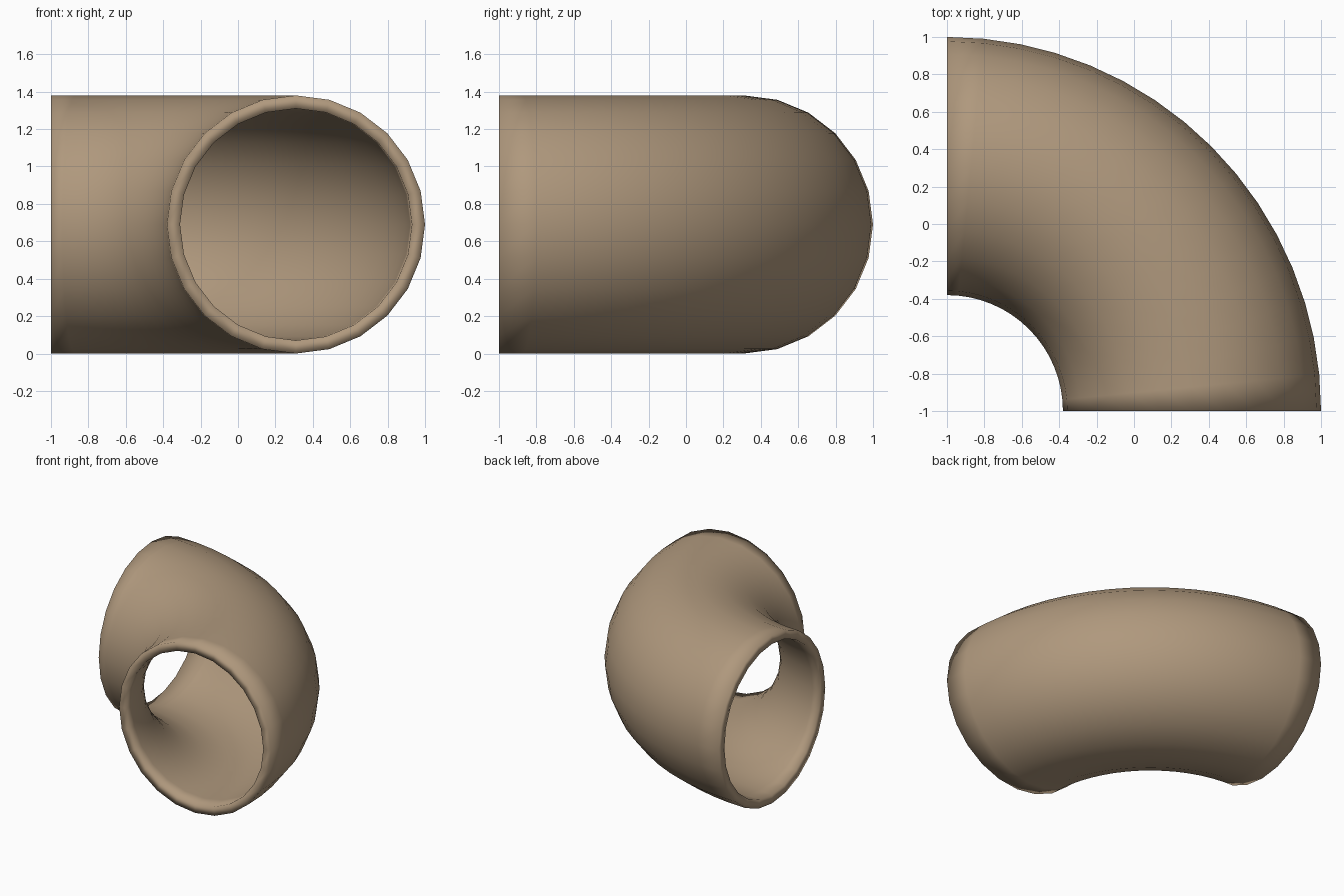
import bpy, bmesh
from math import sin, cos, pi

cube = bpy.data.objects.get("Cube")
if cube:
    bpy.data.objects.remove(cube, do_unlink=True)

OUTER, INNER = 0.69, 0.62      # pipe radii
BEND = 2 - OUTER               # radius of the bend's centre line
SIDES, STEPS = 24, 16

# Clay colour
clay = bpy.data.materials.new("clay_tan")
clay.use_nodes = True
colour = (0.43, 0.315, 0.205, 1)
clay.diffuse_color = colour
clay.node_tree.nodes["Principled BSDF"].inputs["Base Color"].default_value = colour

bm = bmesh.new()


def ring(radius, turn):
    """One circular cross-section, swung round the bend's corner."""
    verts = []
    for i in range(SIDES):
        a = 2 * pi * i / SIDES
        reach = BEND + radius * cos(a)
        verts.append(bm.verts.new((reach * cos(turn) - 1, reach * sin(turn) - 1,
                                   OUTER + radius * sin(a))))
    return verts


def bridge(a, b):
    for i in range(SIDES):
        j = (i + 1) % SIDES
        bm.faces.new((a[i], a[j], b[j], b[i]))


# Outer wall forwards, inner wall back, joined by flat rims into a closed shell
turns = [pi / 2 * s / STEPS for s in range(STEPS + 1)]
rings = [ring(OUTER, t) for t in turns] + [ring(INNER, t) for t in reversed(turns)]
for k, current in enumerate(rings):
    bridge(current, rings[(k + 1) % len(rings)])
bmesh.ops.recalc_face_normals(bm, faces=bm.faces)
for face in bm.faces:
    face.smooth = True

mesh = bpy.data.meshes.new("pipe_elbow")
bm.to_mesh(mesh)
bm.free()
mesh.materials.append(clay)
bpy.context.collection.objects.link(bpy.data.objects.new("pipe_elbow", mesh))
